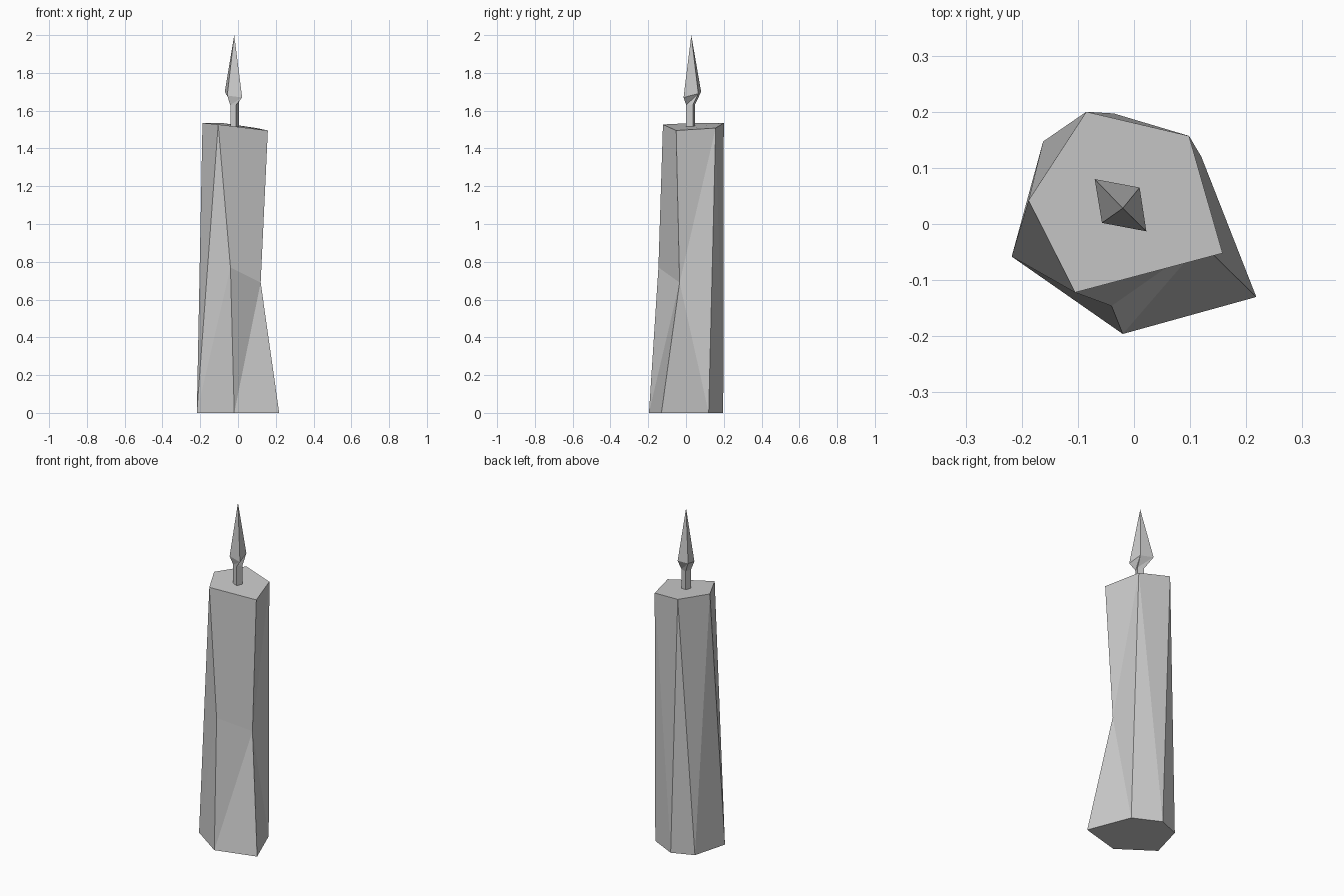
import bpy
import bmesh

cube = bpy.data.objects.get("Cube")
if cube:
    bpy.data.objects.remove(cube, do_unlink=True)

# Single plain grey for every part
grey = bpy.data.materials.new("plain_grey")
grey.use_nodes = True
colour = (0.6, 0.6, 0.6, 1.0)
grey.diffuse_color = colour
grey.node_tree.nodes["Principled BSDF"].inputs["Base Color"].default_value = colour


def build_object(name, points, faces):
    """Make a flat-shaded closed object from named points and faces listing those names."""
    bm = bmesh.new()
    verts = {key: bm.verts.new(position) for key, position in points.items()}
    for face in faces:
        bm.faces.new([verts[key] for key in face])
    bmesh.ops.recalc_face_normals(bm, faces=bm.faces[:])
    mesh = bpy.data.meshes.new(name)
    bm.to_mesh(mesh)
    bm.free()
    mesh.materials.append(grey)
    obj = bpy.data.objects.new(name, mesh)
    bpy.context.collection.objects.link(obj)
    return obj


def build_loft(name, rings):
    """Join rings of equal size with side faces; a one-point last ring makes a tip."""
    points = {(r, i): p for r, ring in enumerate(rings) for i, p in enumerate(ring)}
    count = len(rings[0])
    faces = [[(0, i) for i in range(count)]]
    for r in range(len(rings) - 1):
        for i in range(count):
            j = (i + 1) % count
            if len(rings[r + 1]) == 1:
                faces.append([(r, i), (r, j), (r + 1, 0)])
            else:
                faces.append([(r, i), (r, j), (r + 1, j)])
                faces.append([(r, i), (r + 1, j), (r + 1, i)])
    if len(rings[-1]) > 1:
        faces.append([(len(rings) - 1, i) for i in range(count)])
    return build_object(name, points, faces)


# Candle body: six-sided foot, five-sided top, two pinched points on the front
body_points = {
    "foot_left": (0.218, -0.13, 0),
    "foot_front": (-0.02, -0.196, 0),
    "foot_right": (-0.218, -0.058, 0),
    "foot_back_right": (-0.162, 0.147, 0),
    "foot_back": (-0.036, 0.197, 0),
    "foot_back_left": (0.12, 0.12, 0),
    "pinch_front": (-0.04, -0.146, 0.77),
    "pinch_left": (0.12, -0.034, 0.69),
    "top_front": (-0.105, -0.122, 1.527),
    "top_left": (0.158, -0.052, 1.495),
    "top_back_left": (0.098, 0.157, 1.508),
    "top_back": (-0.085, 0.2, 1.535),
    "top_right": (-0.188, 0.042, 1.535),
}
body_faces = [
    # Ends
    ("foot_left", "foot_front", "foot_right", "foot_back_right", "foot_back", "foot_back_left"),
    ("top_front", "top_left", "top_back_left", "top_back", "top_right"),
    # Front
    ("top_front", "top_left", "pinch_left", "pinch_front"),
    ("pinch_front", "pinch_left", "foot_front"),
    ("pinch_left", "foot_left", "foot_front"),
    # Right
    ("top_front", "pinch_front", "foot_right"),
    ("pinch_front", "foot_front", "foot_right"),
    ("top_front", "foot_right", "top_right"),
    ("top_right", "foot_right", "foot_back_right"),
    # Back
    ("top_right", "foot_back_right", "top_back"),
    ("top_back", "foot_back_right", "foot_back"),
    ("top_back", "foot_back", "top_back_left"),
    ("top_back_left", "foot_back", "foot_back_left"),
    # Left
    ("top_left", "top_back_left", "pinch_left"),
    ("top_back_left", "foot_back_left", "pinch_left"),
    ("pinch_left", "foot_back_left", "foot_left"),
]
build_object("candle_body", body_points, body_faces)

# Wick: thin square post standing in the top
wick_outline = [(-0.01, 0.001), (0.005, 0.036), (-0.03, 0.047), (-0.041, 0.012)]
wick_base = [(x, y, 1.49) for x, y in wick_outline]
wick_tip = [(x, y, 1.63) for x, y in wick_outline]
build_loft("wick", [wick_base, wick_tip])

# Flame: flares out from the wick, then narrows to a point
flame_flare = [
    (0.022, -0.013, 1.67),
    (0.01, 0.065, 1.69),
    (-0.07, 0.08, 1.7),
    (-0.057, 0.002, 1.68),
]
build_loft("flame", [wick_tip, flame_flare, [(-0.02, 0.028, 2)]])
